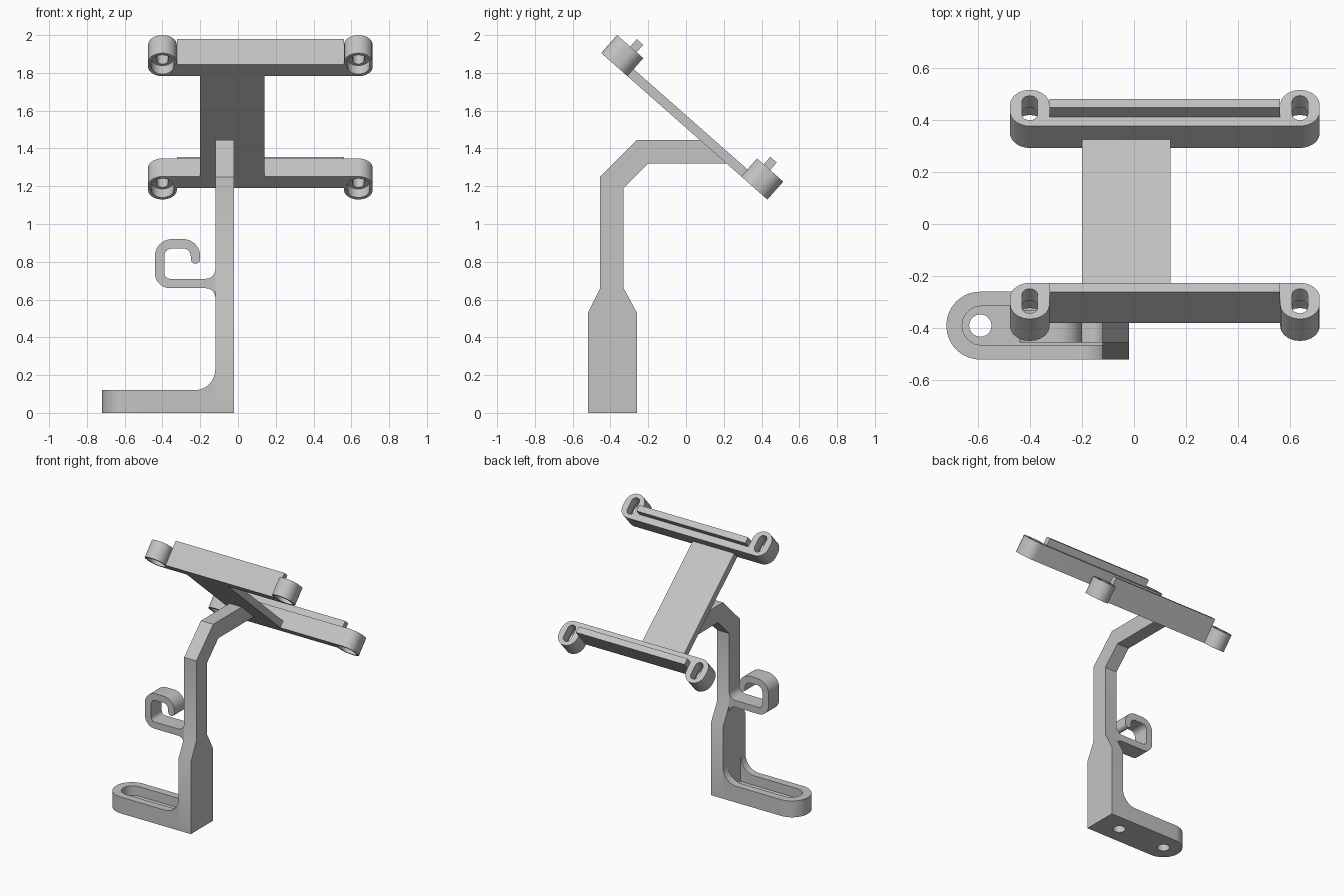
import bpy, bmesh
from math import radians, cos, sin
from mathutils import Matrix, Vector

cube = bpy.data.objects.get("Cube")
if cube:
    bpy.data.objects.remove(cube, do_unlink=True)

grey = bpy.data.materials.new("light grey plastic")
grey.use_nodes = True
colour = (0.55, 0.55, 0.55, 1)
grey.diffuse_color = colour
grey.node_tree.nodes["Principled BSDF"].inputs["Base Color"].default_value = colour


def frame(a, b, c, origin=(0, 0, 0)):
    """Matrix taking outline axes a, b and extrusion axis c into the world."""
    m = Matrix((a, b, c)).transposed().to_4x4()
    m.translation = origin
    return m


X, Y, Z = Vector((1, 0, 0)), Vector((0, 1, 0)), Vector((0, 0, 1))
PLAN, SIDE, FRONT = frame(X, Y, Z), frame(Y, Z, X), frame(X, Z, Y)
TILT = radians(41.4)
DOWN = Vector((0, cos(TILT), -sin(TILT)))
OUT = Vector((0, sin(TILT), cos(TILT)))
HEAD = frame(X, DOWN, OUT, (0, -0.449, 1.905))
HEAD_LEN = 1.173


def arc(cx, cy, r, start, end, steps=10):
    angles = [radians(start + (end - start) * i / steps) for i in range(steps + 1)]
    return [(cx + r * cos(t), cy + r * sin(t)) for t in angles]


def slot(cx, cy, r, half):
    """Round-ended outline, long in its second axis."""
    return arc(cx, cy + half, r, 0, 180) + arc(cx, cy - half, r, 180, 360)


def prism(name, outline, low, high, matrix, round_end=0):
    bm = bmesh.new()
    face = bm.faces.new([bm.verts.new((a, b, low)) for a, b in outline])
    grown = bmesh.ops.extrude_face_region(bm, geom=[face])["geom"]
    verts = [g for g in grown if isinstance(g, bmesh.types.BMVert)]
    bmesh.ops.translate(bm, verts=verts, vec=(0, 0, high - low))
    bmesh.ops.transform(bm, matrix=matrix, verts=bm.verts)
    bmesh.ops.remove_doubles(bm, verts=bm.verts, dist=1e-5)
    if round_end:
        # round the upright edges at the far -x end
        tip = min(v.co.x for v in bm.verts) + 1e-4
        edges = [e for e in bm.edges if all(v.co.x < tip for v in e.verts)
                 and abs(e.verts[0].co.z - e.verts[1].co.z) > 0.01]
        bmesh.ops.bevel(bm, geom=edges, offset=round_end, segments=14,
                        profile=0.5, affect='EDGES')
    bmesh.ops.recalc_face_normals(bm, faces=bm.faces)
    mesh = bpy.data.meshes.new(name)
    bm.to_mesh(mesh)
    bm.free()
    mesh.materials.append(grey)
    obj = bpy.data.objects.new(name, mesh)
    bpy.context.collection.objects.link(obj)
    return obj


def cut(obj, *cutters):
    for cutter in cutters:
        mod = obj.modifiers.new("cut", 'BOOLEAN')
        mod.operation, mod.solver, mod.object = 'DIFFERENCE', 'EXACT', cutter
        bpy.context.view_layer.objects.active = obj
        bpy.ops.object.modifier_apply(modifier=mod.name)
        bpy.data.objects.remove(cutter, do_unlink=True)


# Bent post, wide at the bottom, with an arm reaching the head
post = prism("post", [
    (-0.52, 0), (-0.26, 0), (-0.26, 0.53), (-0.33, 0.66), (-0.33, 1.19),
    (-0.2, 1.32), (0.23, 1.32), (0.09, 1.445), (-0.26, 1.445),
    (-0.455, 1.25), (-0.455, 0.66), (-0.52, 0.53)], -0.12, -0.02, SIDE)

# Foot with fillet to the post, long recess and two screw holes
foot = prism("foot", [(-0.72, 0), (-0.12, 0)] + arc(-0.23, 0.23, 0.11, 0, -90)
             + [(-0.72, 0.12)], -0.52, -0.26, FRONT, round_end=0.129)
MID = -0.39
recess = [(-0.05, MID - 0.075), (-0.05, MID + 0.075)] + arc(-0.585, MID, 0.075, 90, 270)
cut(foot, prism("recess_cutter", recess, 0.05, 0.4, PLAN),
    *[prism("hole_cutter", slot(x, MID, 0.043, 0), -0.1, 0.1, PLAN)
      for x in (-0.59, -0.195)])

# Cable hook curling back towards the post
hook = prism("cable_hook",
             arc(-0.17, 0.61, 0.05, 0, 90) + arc(-0.36, 0.74, 0.08, 270, 180)
             + arc(-0.35, 0.83, 0.09, 180, 90) + arc(-0.29, 0.83, 0.09, 90, 0)
             + arc(-0.225, 0.815, 0.025, 0, -180)
             + arc(-0.29, 0.83, 0.04, 0, 90) + arc(-0.35, 0.83, 0.04, 90, 180)
             + arc(-0.36, 0.74, 0.03, 180, 270) + arc(-0.17, 0.76, 0.05, 270, 360),
             -0.455, -0.33, FRONT)

# Tilted head: a plate joining two mirrored rails
THICK, WIDTH, R = 0.127, 0.185, 0.076
LEFT, RIGHT = 0.637, -0.4
parts = [post, foot, hook]
parts.append(prism("head_plate", [
    (-0.2, WIDTH), (0.14, WIDTH), (0.14, HEAD_LEN - WIDTH), (-0.2, HEAD_LEN - WIDTH)],
    0, 0.05, HEAD))

rail_outline = (arc(LEFT, WIDTH - R, R, 90, 0) + arc(LEFT, R, R, 0, -180)
                + [(LEFT - R, WIDTH / 2), (RIGHT + R, WIDTH / 2)]
                + arc(RIGHT, R, R, 0, -180) + arc(RIGHT, WIDTH - R, R, 180, 90))
lip_outline = [(x, v) for x, v in ((RIGHT + R, 0.0925), (LEFT - R, 0.0925),
                                   (LEFT - R, 0.138), (RIGHT + R, 0.138))]

for side, flip in (("upper", False), ("lower", True)):
    def place(outline):
        return [(a, HEAD_LEN - b if flip else b) for a, b in outline]

    rail = prism(side + "_rail", place(rail_outline), 0, THICK, HEAD)
    for x in (LEFT, RIGHT):
        # narrow through slot with a wider pocket underneath
        cut(rail,
            prism("slot_cutter", place(slot(x, WIDTH / 2, 0.03, 0.033)), -0.1, 0.3, HEAD),
            prism("pocket_cutter", place(slot(x, WIDTH / 2, 0.06, 0.016)), -0.1, 0.06, HEAD))
    lip = prism(side + "_lip", place(lip_outline), THICK, 0.18, HEAD)
    parts += [rail, lip]

# Smooth the rounded walls, keep hard edges
for obj in parts:
    obj.data.shade_smooth()
    obj.data.set_sharp_from_angle(angle=radians(30))
